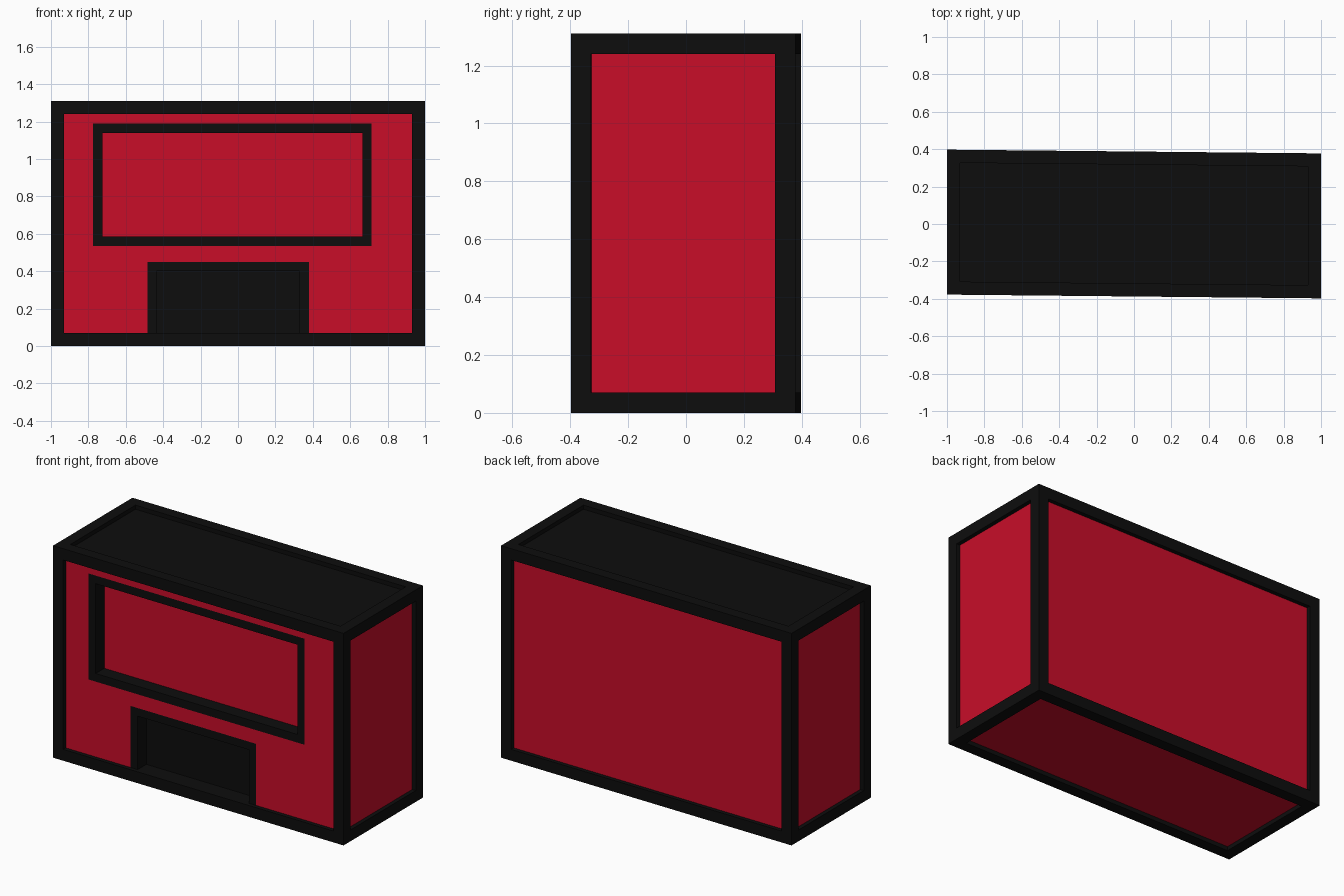
import bpy, bmesh
from mathutils import Matrix

if "Cube" in bpy.data.objects:
    bpy.data.objects.remove(bpy.data.objects["Cube"])

HALF_D, HEIGHT = 0.3875, 1.31
BORDER, RECESS = 0.07, 0.025


def material(name, rgb):
    m = bpy.data.materials.new(name)
    m.diffuse_color = (*rgb, 1)
    m.use_nodes = True
    m.node_tree.nodes["Principled BSDF"].inputs["Base Color"].default_value = m.diffuse_color
    return m


MATS = [material("black_trim", (0.004, 0.004, 0.004)),
        material("red_panel", (0.58, 0.004, 0.022))]


def finish(bm, name):
    # The whole cabinet is slightly skewed in plan
    shear = Matrix.Identity(4)
    shear[1][0] = -0.01
    bmesh.ops.transform(bm, matrix=shear, verts=bm.verts)
    me = bpy.data.meshes.new(name)
    bm.to_mesh(me)
    bm.free()
    for m in MATS:
        me.materials.append(m)
    bpy.context.collection.objects.link(bpy.data.objects.new(name, me))


# Cabinet: box with a black border and sunken panel on every side
bm = bmesh.new()
bmesh.ops.create_cube(bm, size=1)
bmesh.ops.scale(bm, vec=(2, 2 * HALF_D, HEIGHT), verts=bm.verts)
bmesh.ops.translate(bm, vec=(0, 0, HEIGHT / 2), verts=bm.verts)
panels = list(bm.faces)
bmesh.ops.inset_individual(bm, faces=panels, thickness=BORDER, use_even_offset=True)
bmesh.ops.inset_individual(bm, faces=panels, thickness=0, depth=-RECESS)
bm.normal_update()
for f in bm.faces:
    f.material_index = 0
for f in panels:
    f.material_index = 0 if f.normal.z > 0.5 else 1
front = [f for f in panels if f.normal.y < -0.5]
bmesh.ops.delete(bm, geom=front, context='FACES_ONLY')
finish(bm, "cabinet")

# Front panel: coarse grid whose cells hold the screen and the hearth
bm = bmesh.new()
xs = [-0.93, -0.775, -0.485, 0.38, 0.715, 0.93]
zs = [BORDER, 0.45, 0.535, 1.19, HEIGHT - BORDER]
y = -HALF_D + RECESS
grid = [[bm.verts.new((x, y, z)) for x in xs] for z in zs]
cells = {}
for r in range(len(zs) - 1):
    for c in range(len(xs) - 1):
        f = bm.faces.new((grid[r][c], grid[r][c + 1], grid[r + 1][c + 1], grid[r + 1][c]))
        f.material_index = 1
        cells[r, c] = f
bm.normal_update()


def sunken_opening(faces, inner_material, depth):
    # Black surround, black walls, then the recessed back
    for f in faces:
        f.material_index = 0
    bmesh.ops.inset_region(bm, faces=faces, thickness=0.05, use_even_offset=True)
    before = set(bm.faces)
    back = bmesh.ops.extrude_face_region(bm, geom=faces)["geom"]
    bmesh.ops.translate(bm, vec=(0, depth, 0),
                        verts=[v for v in back if isinstance(v, bmesh.types.BMVert)])
    bmesh.ops.delete(bm, geom=[f for f in faces if f.is_valid], context='FACES')
    for f in back:
        if isinstance(f, bmesh.types.BMFace):
            f.material_index = inner_material


sunken_opening([cells[2, c] for c in (1, 2, 3)], 1, 0.085)
sunken_opening([cells[0, 2]], 0, 0.085)
bmesh.ops.recalc_face_normals(bm, faces=bm.faces)
bm.normal_update()
if cells[0, 0].normal.y > 0:
    bmesh.ops.reverse_faces(bm, faces=bm.faces)
finish(bm, "front_panel")
